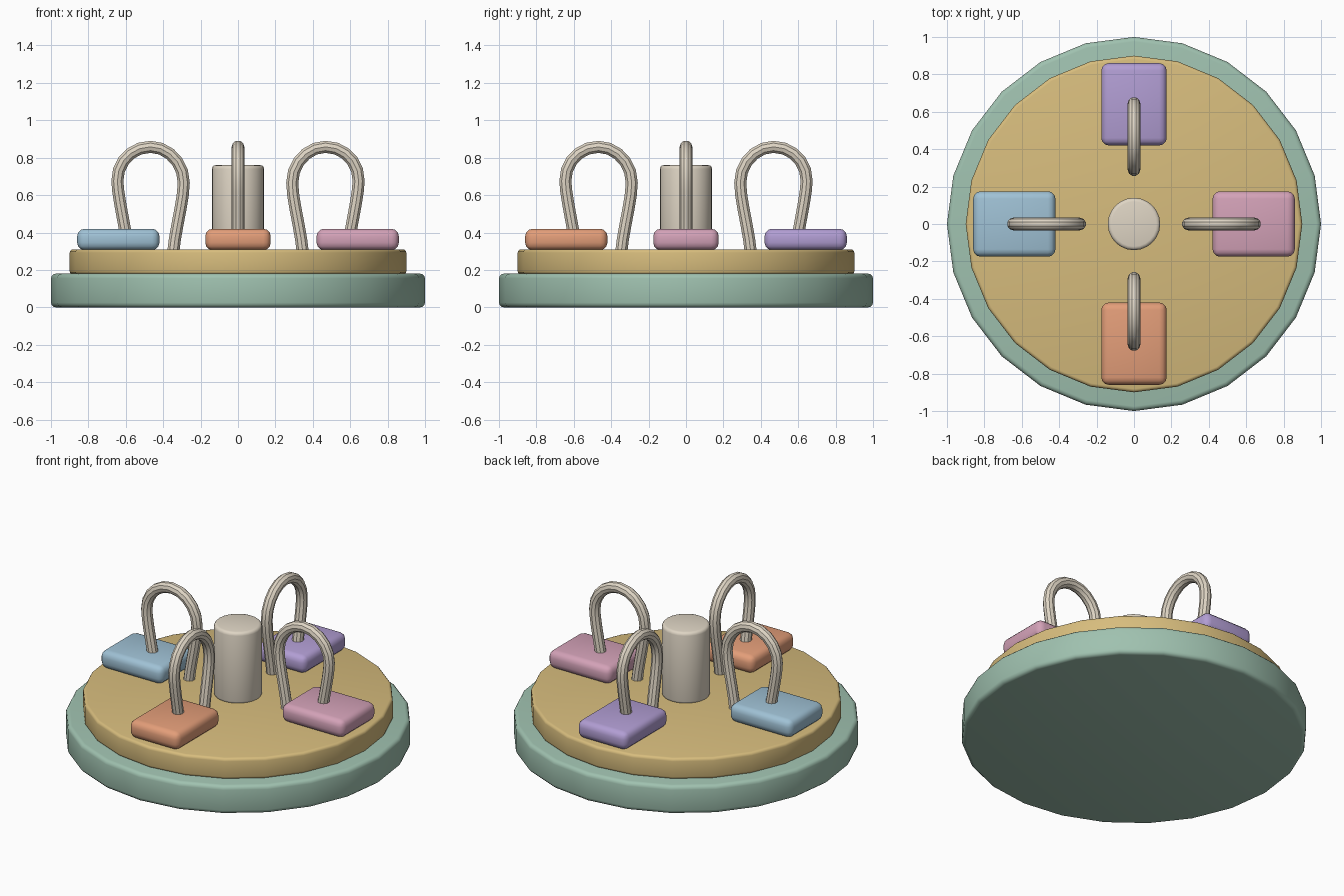
import bpy
from math import pi, radians
from mathutils import Matrix

if "Cube" in bpy.data.objects:
    bpy.data.objects.remove(bpy.data.objects["Cube"])


def material(name, rgb):
    m = bpy.data.materials.new(name)
    m.diffuse_color = [(c / 255) ** 2.2 for c in rgb] + [1]
    m.use_nodes = True
    m.node_tree.nodes["Principled BSDF"].inputs["Base Color"].default_value = m.diffuse_color
    return m


def finish(ob, name, mat, bevel=0, segments=3):
    ob.name = name
    ob.data.materials.append(mat)
    bpy.ops.object.select_all(action='DESELECT')
    ob.select_set(True)
    bpy.context.view_layer.objects.active = ob
    if bevel:
        b = ob.modifiers.new("soft_edges", 'BEVEL')
        b.width, b.segments = bevel, segments
        b.limit_method, b.angle_limit = 'ANGLE', radians(40)
        bpy.ops.object.modifier_apply(modifier=b.name)
    bpy.ops.object.shade_smooth_by_angle(angle=radians(35))
    return ob


def disc(name, radius, z0, z1, mat, bevel, sides=24):
    bpy.ops.mesh.primitive_cylinder_add(vertices=sides, radius=radius, depth=z1 - z0,
                                        location=(0, 0, (z0 + z1) / 2))
    return finish(bpy.context.object, name, mat, bevel)


def seat(name, mat, turn):
    bpy.ops.mesh.primitive_cube_add(size=1)
    ob = bpy.context.object
    ob.data.transform(Matrix.Translation((0.64, 0, 0.363)) @ Matrix.Diagonal((0.44, 0.35, 0.114, 1)))
    finish(ob, name, mat, 0.04)
    ob.rotation_euler.z = turn


# Handrail path in the xz plane: point, left handle, right handle
RAIL = [((0.347, 0.29), (0.347, 0.29), (0.335, 0.42)),
        ((0.290, 0.665), (0.291, 0.57), (0.289, 0.77)),
        ((0.468, 0.858), (0.372, 0.858), (0.568, 0.858)),
        ((0.645, 0.675), (0.647, 0.775), (0.643, 0.60)),
        ((0.595, 0.36), (0.610, 0.46), (0.595, 0.36))]


def handrail(name, mat, turn):
    cu = bpy.data.curves.new(name, 'CURVE')
    cu.dimensions = '3D'
    cu.bevel_depth, cu.bevel_resolution = 0.034, 3
    cu.resolution_u, cu.use_fill_caps = 5, True
    sp = cu.splines.new('BEZIER')
    sp.bezier_points.add(len(RAIL) - 1)
    for p, (co, left, right) in zip(sp.bezier_points, RAIL):
        p.handle_left_type = p.handle_right_type = 'FREE'
        p.co = (co[0], 0, co[1])
        p.handle_left = (left[0], 0, left[1])
        p.handle_right = (right[0], 0, right[1])
    ob = bpy.data.objects.new(name, cu)
    bpy.context.collection.objects.link(ob)
    bpy.ops.object.select_all(action='DESELECT')
    ob.select_set(True)
    bpy.context.view_layer.objects.active = ob
    bpy.ops.object.convert(target='MESH')
    ob = finish(bpy.context.object, name, mat)
    ob.rotation_euler.z = turn


cream = material("cream", (222, 212, 195))

# Stacked platform and centre post
disc("base", 1.0, 0, 0.18, material("sage", (158, 192, 174)), 0.025)
disc("deck", 0.9, 0.175, 0.31, material("sand", (214, 187, 124)), 0.018)
disc("centre_post", 0.14, 0.30, 0.76, cream, 0.02)

# Four seats with curved handrails
SEATS = [("right", (210, 160, 182)), ("back", (176, 156, 210)),
         ("left", (158, 192, 212)), ("front", (226, 156, 120))]
for i, (side, rgb) in enumerate(SEATS):
    seat(side + "_seat", material(side + "_seat_paint", rgb), i * pi / 2)
    handrail(side + "_handrail", cream, i * pi / 2)
